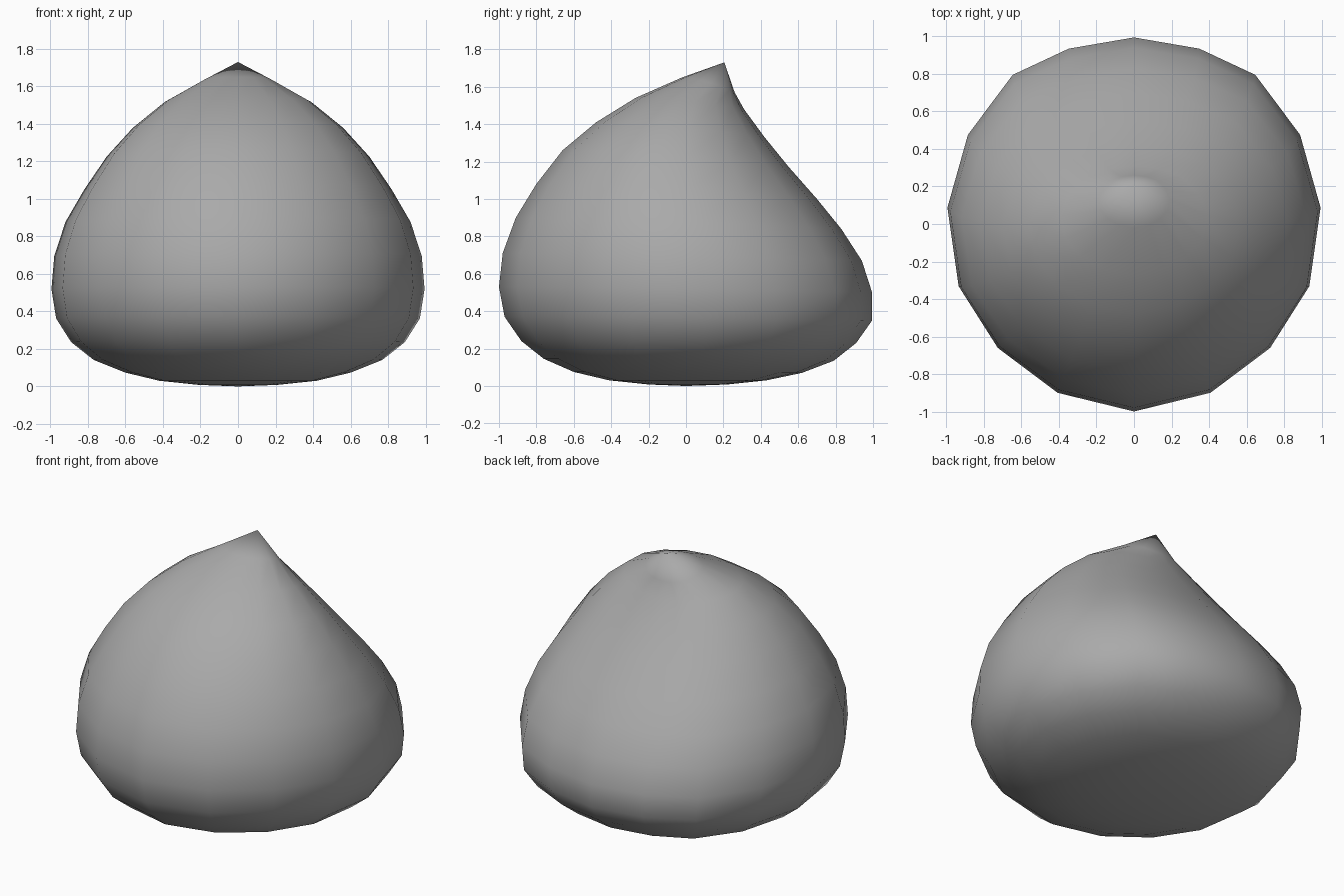
import bpy, bmesh

if "Cube" in bpy.data.objects:
    bpy.data.objects.remove(bpy.data.objects["Cube"])

# Half outline of a ring seen from above, from front to back (x, y)
HALF = [(0, -1), (.41, -.9), (.73, -.66), (.94, -.33), (1, .09),
        (.89, .48), (.65, .80), (.35, .94), (0, 1)]
OUTLINE = HALF + [(-x, y) for x, y in HALF[-2:0:-1]]

# Rings from bottom to top: half width, front y, front z, back y, back z
RINGS = [
    (.21, -.20, .008, .22, .008), (.42, -.41, .03, .43, .03),
    (.60, -.60, .075, .62, .07), (.77, -.76, .145, .79, .135),
    (.89, -.88, .24, .91, .23), (.97, -.97, .37, .995, .35),
    (.995, -1.0, .53, .995, .50), (.98, -.98, .71, .94, .67),
    (.92, -.91, .90, .83, .84), (.82, -.80, 1.08, .70, 1.0),
    (.70, -.66, 1.26, .55, 1.17), (.56, -.48, 1.41, .42, 1.33),
    (.39, -.27, 1.54, .31, 1.48), (.19, -.02, 1.65, .26, 1.57),
]

# Drop-shaped body with the tip leaning backwards
bm = bmesh.new()
loops = []
for w, fy, fz, by, bz in RINGS:
    loop = []
    for x, y in OUTLINE:
        t = (y + 1) / 2
        loop.append(bm.verts.new((w * x, fy + (by - fy) * t,
                                  fz + (bz - fz) * t ** 1.6)))
    loops.append(loop)
n = len(OUTLINE)
for a, b in zip(loops, loops[1:]):
    for i in range(n):
        j = (i + 1) % n
        bm.faces.new((a[i], a[j], b[j], b[i]))

# Bottom centre and pointed tip
base = bm.verts.new((0, 0, 0))
tip = bm.verts.new((0, .205, 1.73))
for i in range(n):
    j = (i + 1) % n
    bm.faces.new((base, loops[0][j], loops[0][i]))
    bm.faces.new((tip, loops[-1][i], loops[-1][j]))
bmesh.ops.recalc_face_normals(bm, faces=bm.faces[:])
for f in bm.faces:
    f.smooth = True

mesh = bpy.data.meshes.new("drop_body")
bm.to_mesh(mesh)
bm.free()
body = bpy.data.objects.new("drop_body", mesh)
bpy.context.collection.objects.link(body)

grey = bpy.data.materials.new("plain grey")
grey.diffuse_color = (.4, .4, .4, 1)
grey.use_nodes = True
grey.node_tree.nodes["Principled BSDF"].inputs["Base Color"].default_value = grey.diffuse_color
mesh.materials.append(grey)
